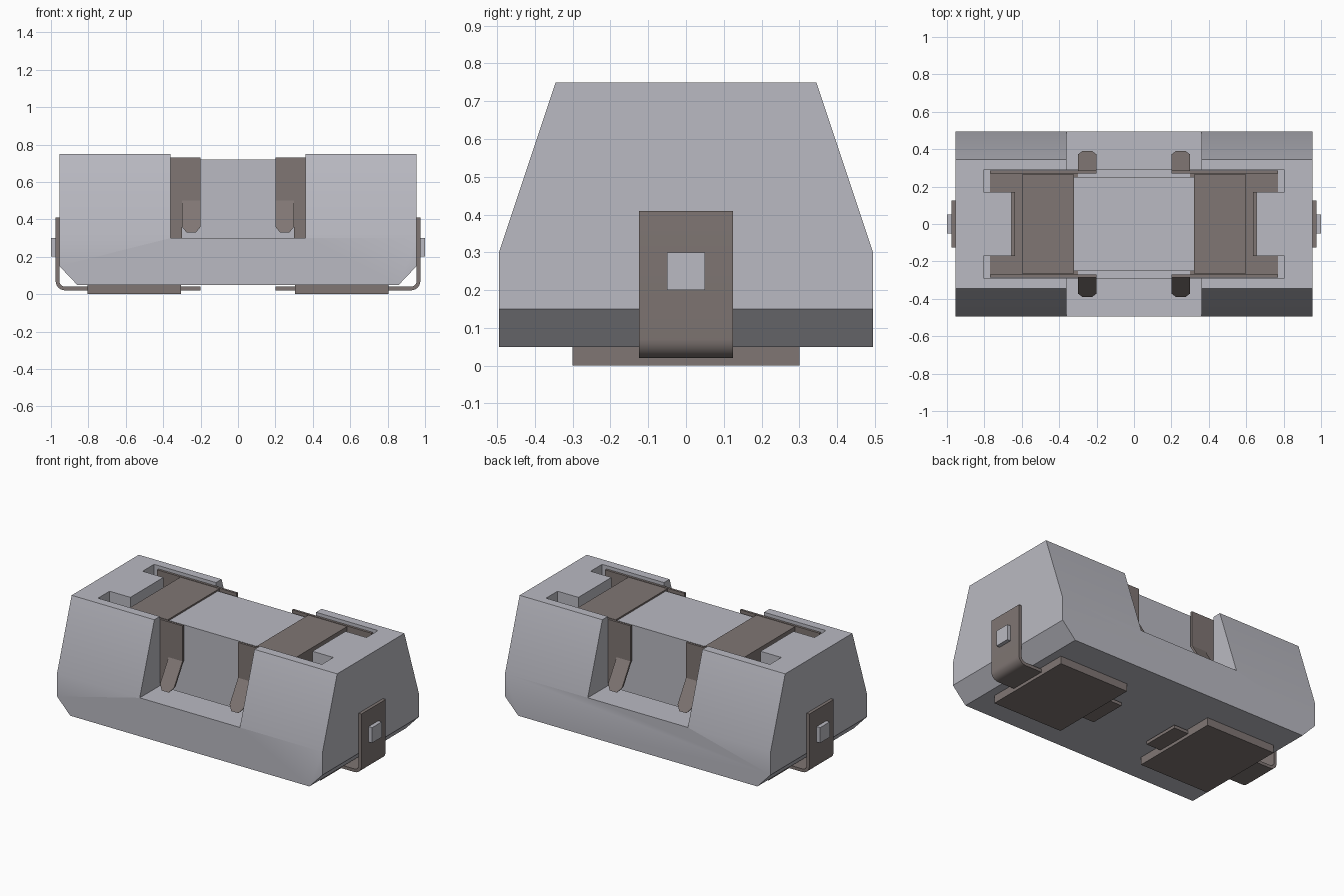
import bpy, bmesh, math
from mathutils import Vector

cube = bpy.data.objects.get("Cube")
if cube:
    bpy.data.objects.remove(cube, do_unlink=True)


def material(name, rgb):
    m = bpy.data.materials.new(name)
    m.use_nodes = True
    m.diffuse_color = (*rgb, 1)
    m.node_tree.nodes["Principled BSDF"].inputs["Base Color"].default_value = (*rgb, 1)
    return m


GREY = material("light grey plastic", (0.49, 0.49, 0.54))
METAL = material("brown grey metal", (0.215, 0.182, 0.173))


def finish(name, bm, mat):
    bmesh.ops.recalc_face_normals(bm, faces=bm.faces[:])
    me = bpy.data.meshes.new(name)
    bm.to_mesh(me)
    bm.free()
    me.materials.append(mat)
    ob = bpy.data.objects.new(name, me)
    bpy.context.collection.objects.link(ob)
    return ob


def prism(name, pts, y0, y1, mat, sx=1, slope=None):
    """Extrude an x-z outline along y; slope(z) shifts y to tilt the plate."""
    bm = bmesh.new()
    shift = slope or (lambda z: 0)
    rings = [[bm.verts.new((sx * x, y + math.copysign(shift(z), y), z)) for x, z in pts]
             for y in (y0, y1)]
    bm.faces.new(rings[0])
    bm.faces.new(rings[1])
    n = len(pts)
    for i in range(n):
        j = (i + 1) % n
        bm.faces.new((rings[0][i], rings[0][j], rings[1][j], rings[1][i]))
    return finish(name, bm, mat)


def box(name, x0, x1, y0, y1, z0, z1, mat, sx=1):
    return prism(name, [(x0, z0), (x1, z0), (x1, z1), (x0, z1)], y0, y1, mat, sx)


def smooth(ob):
    bpy.ops.object.select_all(action='DESELECT')
    ob.select_set(True)
    bpy.context.view_layer.objects.active = ob
    bpy.ops.object.shade_smooth_by_angle(angle=math.radians(30))


# Housing: chamfered lower ends, sloping upper front and back
housing = prism("housing", [(-.955, .15), (-.86, .05), (.86, .05), (.955, .15),
                            (.955, .75), (-.955, .75)], -.495, .495, GREY)
bm = bmesh.new()
bm.from_mesh(housing.data)
for s in (-1, 1):
    cut = bmesh.ops.bisect_plane(bm, geom=bm.verts[:] + bm.edges[:] + bm.faces[:],
                                 plane_co=Vector((0, s * .495, .3)),
                                 plane_no=Vector((0, s * .45, .15)), clear_outer=True)
    edges = [e for e in cut["geom_cut"] if isinstance(e, bmesh.types.BMEdge)]
    bmesh.ops.holes_fill(bm, edges=edges)
bmesh.ops.recalc_face_normals(bm, faces=bm.faces[:])
bm.to_mesh(housing.data)
bm.free()

# Side window, fuse pocket and the end slots cut from the housing
cutters = [box("window_cutter", -.36, .36, -.7, .7, .3, 1, GREY),
           box("pocket_cutter", -.655, .655, -.288, .288, .2, 1.1, GREY)]
for sx in (-1, 1):
    for y0, y1 in ((-.288, -.17), (.17, .288)):
        cutters.append(box("slot_cutter", .5, .805, y0, y1, .2, 1.2, GREY, sx))
bpy.context.view_layer.objects.active = housing
for c in cutters:
    c.hide_render = True
    mod = housing.modifiers.new("cut", 'BOOLEAN')
    mod.operation = 'DIFFERENCE'
    mod.solver = 'EXACT'
    mod.object = c
    bpy.ops.object.modifier_apply(modifier=mod.name)
for c in cutters:
    bpy.data.objects.remove(c, do_unlink=True)
smooth(housing)

# Fuse core
box("fuse_core", -.33, .33, -.25, .25, .215, .72, GREY)

# Clip outlines in x-z
wall = [(.2, .73), (.77, .73), (.77, .2), (.3, .2), (.3, .5), (.2, .5)]
tip = [(.2, .5), (.2, .36), (.225, .33), (.275, .33), (.3, .36), (.3, .5)]

# Terminal strap: flat foot, rounded bend, upright tab
outer, inner, cx, cz = .05, .03, .925, .07
bend = [math.radians(-90 + 15 * i) for i in range(7)]
strap = [(.2, .02)] + [(cx + outer * math.cos(a), cz + outer * math.sin(a)) for a in bend]
strap += [(.975, .41), (.955, .41)]
strap += [(cx + inner * math.cos(a), cz + inner * math.sin(a)) for a in reversed(bend)]
strap += [(.2, .04)]

for sx, side in ((1, "left"), (-1, "right")):
    box(f"fuse_cap_{side}", .32, .6, -.265, .265, .21, .73, METAL, sx)
    box(f"clip_base_{side}", .3, .77, -.284, .284, .19, .208, METAL, sx)
    box(f"clip_end_{side}", .635, .654, -.17, .17, .2, .62, METAL, sx)
    for sy, face in ((-1, "front"), (1, "back")):
        prism(f"clip_wall_{face}_{side}", wall, sy * .27, sy * .285, METAL, sx)
        prism(f"clip_tip_{face}_{side}", tip, sy * .27, sy * .285, METAL, sx,
              slope=lambda z: (.5 - z) * .62)
    smooth(prism(f"terminal_strap_{side}", strap, -.125, .125, METAL, sx))
    box(f"solder_pad_{side}", .305, .805, -.3, .3, 0, .05, METAL, sx)
    box(f"latch_nub_{side}", .94, 1.0, -.05, .05, .2, .3, GREY, sx)
